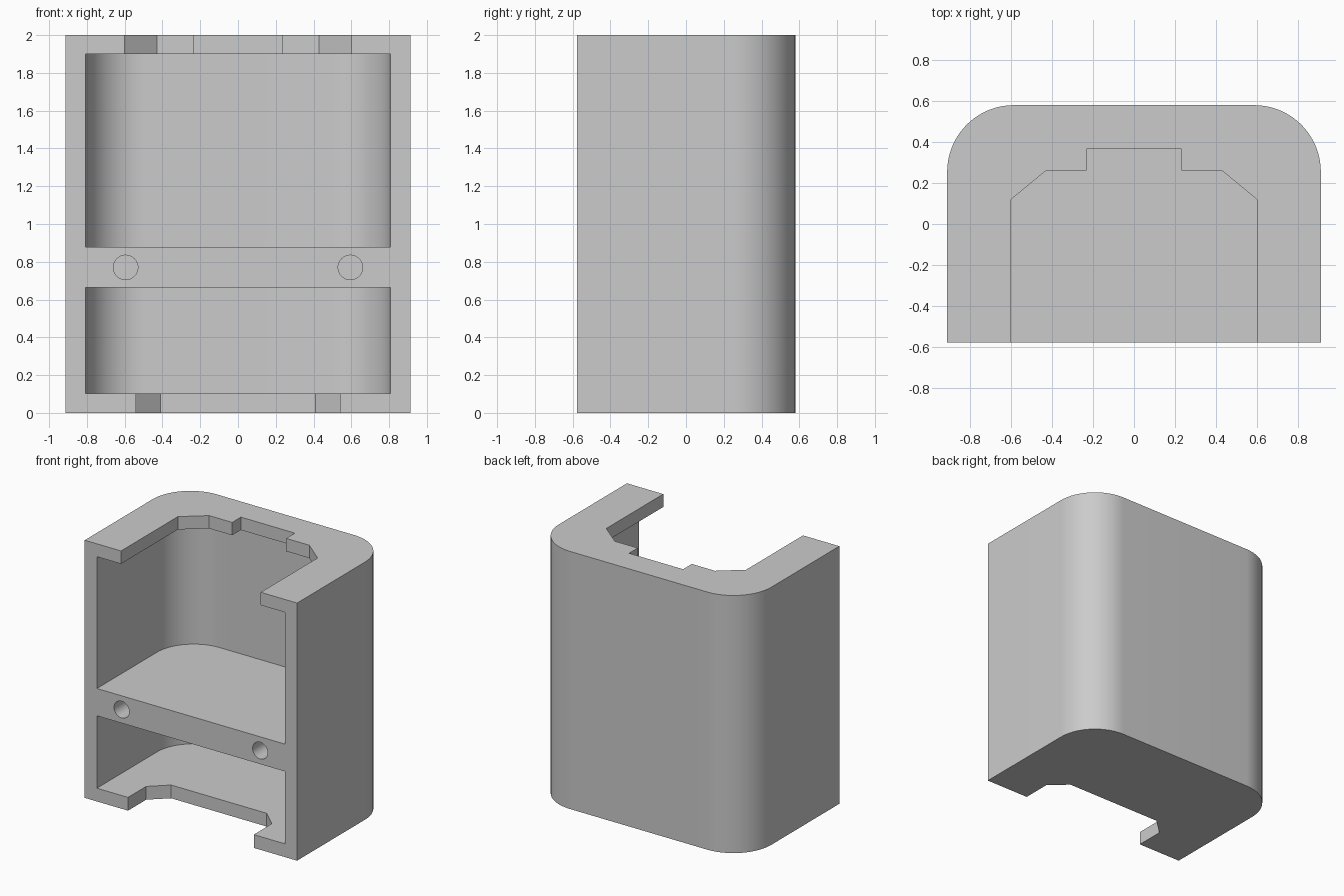
import bpy, bmesh, math

if "Cube" in bpy.data.objects:
    bpy.data.objects.remove(bpy.data.objects["Cube"])

FRONT, BACK = -0.578, 0.58
OPEN = FRONT - 0.2          # cutters overshoot the open front
WALL = 0.105

grey = bpy.data.materials.new("plain_grey")
grey.use_nodes = True
colour = (0.6, 0.6, 0.6, 1)
grey.diffuse_color = colour
grey.node_tree.nodes["Principled BSDF"].inputs["Base Color"].default_value = colour


def prism(name, outline, z0, z1):
    """Extrude an anticlockwise plan outline from z0 to z1."""
    bm = bmesh.new()
    base = bm.faces.new([bm.verts.new((x, y, z0)) for x, y in outline])
    top = bmesh.ops.extrude_face_region(bm, geom=[base])["geom"]
    bmesh.ops.translate(bm, vec=(0, 0, z1 - z0),
                        verts=[v for v in top if isinstance(v, bmesh.types.BMVert)])
    bmesh.ops.recalc_face_normals(bm, faces=bm.faces)
    mesh = bpy.data.meshes.new(name)
    bm.to_mesh(mesh)
    bm.free()
    obj = bpy.data.objects.new(name, mesh)
    bpy.context.collection.objects.link(obj)
    mesh.materials.append(grey)
    return obj


def mirrored(half):
    """Complete a right-hand half outline, listed front to back."""
    return half + [(-x, y) for x, y in reversed(half)]


def rounded_plan(half_width, front, back, radius, steps=20):
    """Plan with square front corners and rounded back corners."""
    half = [(half_width, front)]
    for i in range(steps + 1):
        a = math.pi / 2 * i / steps
        half.append((half_width - radius + radius * math.cos(a),
                     back - radius + radius * math.sin(a)))
    return mirrored(half)


# Outer housing
housing = prism("housing", rounded_plan(0.912, FRONT, BACK, 0.325), 0, 2)

# Two compartments, separated by a thick shelf
cavity = rounded_plan(0.912 - WALL, OPEN, BACK - WALL, 0.315)
cutters = [prism("lower_compartment", cavity, 0.103, 0.665),
           prism("upper_compartment", cavity, 0.877, 1.9)]

# Stepped opening in the top plate
top_plan = mirrored([(0.6, OPEN), (0.6, 0.12), (0.43, 0.26),
                     (0.232, 0.26), (0.232, 0.367)])
cutters.append(prism("top_opening", top_plan, 1.8, 2.1))

# Shallow chamfered opening in the bottom plate
bottom_plan = mirrored([(0.54, OPEN), (0.54, -0.355), (0.41, -0.235)])
cutters.append(prism("bottom_opening", bottom_plan, -0.1, 0.2))

# Screw holes in the front of the shelf
for side, x in (("left", 0.595), ("right", -0.595)):
    bpy.ops.mesh.primitive_cylinder_add(
        vertices=40, radius=0.065, depth=1, location=(x, FRONT, 0.77),
        rotation=(math.pi / 2, 0, 0))
    hole = bpy.context.object
    hole.name = side + "_screw_hole"
    hole.data.materials.append(grey)
    cutters.append(hole)

# Cut everything out of the housing
for cutter in cutters:
    cut = housing.modifiers.new(cutter.name, "BOOLEAN")
    cut.operation = "DIFFERENCE"
    cut.solver = "EXACT"
    cut.object = cutter
bpy.context.view_layer.update()
result = bpy.data.meshes.new_from_object(
    housing.evaluated_get(bpy.context.evaluated_depsgraph_get()))
housing.modifiers.clear()
housing.data = result
for cutter in cutters:
    bpy.data.objects.remove(cutter)

# Smooth the rounded walls, keep plate edges crisp
bpy.ops.object.select_all(action="DESELECT")
housing.select_set(True)
bpy.context.view_layer.objects.active = housing
bpy.ops.object.shade_smooth_by_angle(angle=math.radians(25))
